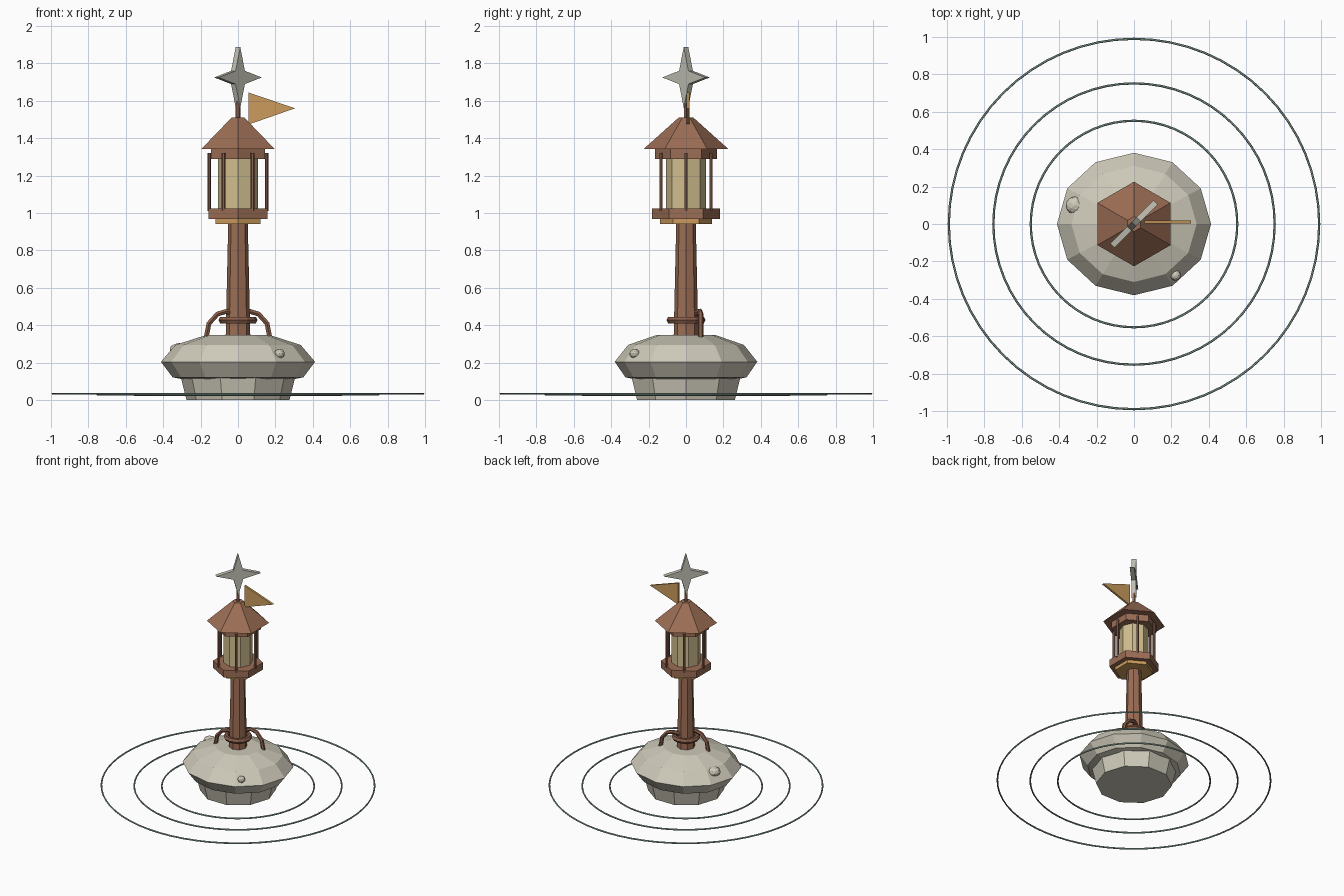
import bpy, bmesh, math
from mathutils import Vector

if "Cube" in bpy.data.objects:
    bpy.data.objects.remove(bpy.data.objects["Cube"])


def material(name, rgb):
    m = bpy.data.materials.new(name)
    m.diffuse_color = (*rgb, 1)
    m.use_nodes = True
    m.node_tree.nodes["Principled BSDF"].inputs["Base Color"].default_value = m.diffuse_color
    return m


STONE = material("pale stone", (0.62, 0.59, 0.49))
WOOD = material("warm brown", (0.33, 0.155, 0.09))
DARK = material("rope brown", (0.26, 0.115, 0.07))
AMBER = material("amber", (0.60, 0.33, 0.11))
GLASS = material("cream glass", (0.64, 0.52, 0.28))
RIPPLE = material("grey green", (0.30, 0.44, 0.37))
STAR = material("star grey", (0.55, 0.54, 0.46))


def finish(name, bm, mat):
    bmesh.ops.recalc_face_normals(bm, faces=bm.faces)
    me = bpy.data.meshes.new(name)
    bm.to_mesh(me)
    bm.free()
    me.materials.append(mat)
    ob = bpy.data.objects.new(name, me)
    bpy.context.collection.objects.link(ob)
    return ob


def lathe(name, profile, sides, mat, turn=0.0, ys=1.0, at=(0, 0)):
    """Stack of (radius, z) polygons, capped at both ends."""
    bm = bmesh.new()
    rings = []
    for r, z in profile:
        ring = []
        for i in range(sides):
            a = math.radians(turn) + 2 * math.pi * i / sides
            ring.append(bm.verts.new((at[0] + r * math.cos(a),
                                      at[1] + r * ys * math.sin(a), z)))
        rings.append(ring)
    for lo, hi in zip(rings, rings[1:]):
        for i in range(sides):
            j = (i + 1) % sides
            bm.faces.new((lo[i], lo[j], hi[j], hi[i]))
    bm.faces.new(rings[0][::-1])
    bm.faces.new(rings[-1])
    return finish(name, bm, mat)


def torus(name, major, minor, z, seg, mseg, mat):
    bpy.ops.mesh.primitive_torus_add(location=(0, 0, z), major_radius=major, minor_radius=minor,
                                     major_segments=seg, minor_segments=mseg)
    ob = bpy.context.object
    ob.name = name
    ob.data.materials.append(mat)


def prism(name, outline, thick, mat, direction, centre):
    """Extrude a 2D (along, up) outline across its upright plane."""
    d = Vector((*direction, 0)).normalized()
    n = Vector((-d.y, d.x, 0)) * thick / 2
    bm = bmesh.new()
    sides = [[bm.verts.new(Vector(centre) + d * u + Vector((0, 0, v)) + n * s)
              for u, v in outline] for s in (-1, 1)]
    bm.faces.new(sides[0])
    bm.faces.new(sides[1][::-1])
    for i in range(len(outline)):
        j = (i + 1) % len(outline)
        bm.faces.new((sides[0][i], sides[0][j], sides[1][j], sides[1][i]))
    return finish(name, bm, mat)


def rope(name, points, radius, mat):
    cu = bpy.data.curves.new(name, 'CURVE')
    cu.dimensions = '3D'
    cu.bevel_depth = radius
    cu.bevel_resolution = 1
    cu.use_fill_caps = True
    sp = cu.splines.new('POLY')
    sp.points.add(len(points) - 1)
    for p, co in zip(sp.points, points):
        p.co = (*co, 1)
    sp.use_smooth = False
    cu.materials.append(mat)
    bpy.context.collection.objects.link(bpy.data.objects.new(name, cu))


def pebble(name, centre, scale):
    bpy.ops.mesh.primitive_ico_sphere_add(subdivisions=2, radius=1, location=centre)
    ob = bpy.context.object
    ob.name = name
    ob.scale = scale
    ob.data.materials.append(STONE)


# water ripples
for k, (r, z) in enumerate(((0.99, 0.034), (0.752, 0.031), (0.552, 0.028))):
    torus(f"ripple_{k + 1}", r, 0.006, z, 64, 6, RIPPLE)

# stone island: narrow footing under a wide faceted boulder
lathe("footing", [(0.275, 0.0), (0.31, 0.14)], 10, STONE)
lathe("boulder", [(0.28, 0.108), (0.35, 0.122), (0.412, 0.205), (0.335, 0.295), (0.17, 0.348)],
      12, STONE, ys=0.925)
pebble("large_pebble", (-0.315, 0.1, 0.27), (0.052, 0.047, 0.035))
pebble("small_pebble", (0.222, -0.275, 0.248), (0.028, 0.028, 0.026))

# mast with rope collar and two looped roots
lathe("mast", [(0.066, 0.33), (0.052, 0.96)], 8, WOOD)
torus("collar", 0.085, 0.02, 0.428, 12, 6, DARK)
for name, s, y in (("left_loop", -1, -0.04), ("right_loop", 1, 0.078)):
    rope(name, [(s * 0.17, y, 0.335), (s * 0.155, y, 0.41), (s * 0.11, y, 0.46),
                (s * 0.06, y * 0.95, 0.475), (s * 0.02, y * 0.6, 0.46)], 0.015, DARK)

# lantern house
lathe("under_plate", [(0.14, 0.942), (0.14, 0.975)], 6, AMBER, 30)
lathe("deck", [(0.181, 0.968), (0.181, 1.025)], 6, WOOD, 30)
lathe("lantern_glass", [(0.106, 1.01), (0.106, 1.31)], 8, GLASS)
for i in range(6):
    a = math.radians(60 * i)
    lathe(f"post_{i + 1}", [(0.01, 1.01), (0.01, 1.32)], 6, DARK,
          at=(0.154 * math.cos(a), 0.154 * math.sin(a)))
lathe("frieze", [(0.166, 1.29), (0.166, 1.35)], 6, WOOD, 30)
lathe("roof", [(0.226, 1.343), (0.04, 1.51)], 6, WOOD, 30)

# spindle, pennant and four-pointed star
lathe("spindle", [(0.013, 1.5), (0.011, 1.66)], 6, WOOD)
prism("pennant", [(0.055, 1.645), (0.055, 1.473), (0.305, 1.56)], 0.016, AMBER, (1, 0), (0, 0.012, 0))
star = []
for i in range(8):
    r = 0.163 if i % 2 == 0 else 0.05
    a = math.pi * i / 4
    star.append((r * math.cos(a), r * math.sin(a)))
prism("star", star, 0.034, STAR, (1, 1), (0, 0, 1.725))
